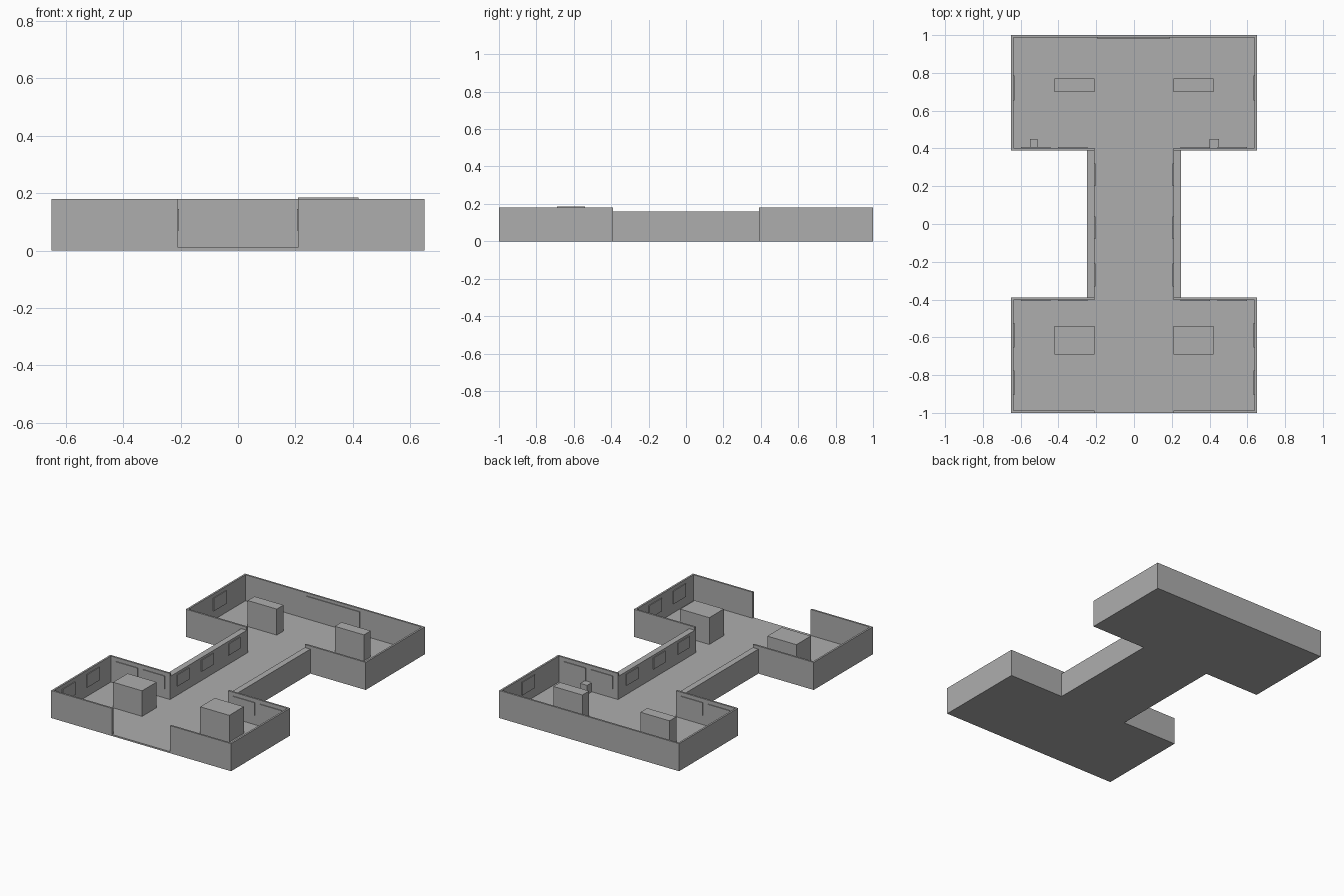
import bpy

if "Cube" in bpy.data.objects:
    bpy.data.objects.remove(bpy.data.objects["Cube"])

grey = bpy.data.materials.new("plain grey")
grey.diffuse_color = (0.42, 0.42, 0.42, 1)
grey.use_nodes = True
grey.node_tree.nodes["Principled BSDF"].inputs["Base Color"].default_value = grey.diffuse_color


def box(name, x0, x1, y0, y1, z0, z1):
    """Axis-aligned box from its limits."""
    bpy.ops.mesh.primitive_cube_add(size=1, location=((x0 + x1) / 2, (y0 + y1) / 2, (z0 + z1) / 2))
    ob = bpy.context.object
    ob.name = name
    ob.scale = (x1 - x0, y1 - y0, z1 - z0)
    bpy.ops.object.transform_apply(location=False, rotation=False, scale=True)
    ob.data.materials.append(grey)
    return ob


def pair(name, x0, x1, y0, y1, z0, z1):
    """The same box on the right and mirrored on the left."""
    box(name + "_right", x0, x1, y0, y1, z0, z1)
    box(name + "_left", -x1, -x0, y0, y1, z0, z1)


T, F, H = 0.012, 0.01, 0.18     # wall thickness, floor level, room height
D = 0.21                        # half width of the passage

# Floors
box("front_floor", -0.65, 0.65, -1, -0.39, 0, F)
box("corridor_floor", -0.25, 0.25, -0.39, 0.39, 0, F)
box("back_floor", -0.65, 0.65, 0.39, 1, 0, F)

# Room walls: sides, shoulders, open front, closed back
for room, y0, y1, ys in (("front", -1, -0.39, -0.39 - T), ("back", 0.39, 1, 0.39)):
    pair(room + "_room_side_wall", 0.65 - T, 0.65, y0, y1, F, H)
    pair(room + "_room_shoulder_wall", D, 0.65 - T, ys, ys + T, F, H)
pair("entrance_wall", D, 0.65 - T, -1, -1 + T, F, H)
box("back_wall", -0.65 + T, 0.65 - T, 1 - T, 1, F, H)

# Thick corridor walls
pair("corridor_wall", D, 0.25, -0.39, 0.39, F, 0.16)

# Display blocks and small stools
box("front_block_right", 0.21, 0.42, -0.69, -0.54, F, 0.185)
box("front_block_left", -0.42, -0.21, -0.69, -0.54, F, 0.177)
pair("back_block", 0.21, 0.42, 0.70, 0.77, F, 0.18)
box("stool_right", 0.40, 0.45, 0.402, 0.45, F, 0.07)
box("stool_left", -0.55, -0.51, 0.402, 0.45, F, 0.07)

# Pictures: thin plates on the walls
P, Z0, Z1 = 0.005, 0.07, 0.145
for y in (-0.27, -0.02, 0.26):
    pair("corridor_picture", D - P, D, y - 0.06, y + 0.06, Z0, Z1)
for y in (-0.84, -0.59, 0.72):
    pair("side_picture", 0.65 - T - P, 0.65 - T, y - 0.065, y + 0.065, Z0, Z1 + 0.01)
for x in (0.325, 0.52):
    pair("back_room_picture", x - 0.078, x + 0.078, 0.39 + T, 0.39 + T + P, Z0, Z1 + 0.01)
    pair("front_room_picture", x - 0.078, x + 0.078, -0.39 - T - P, -0.39 - T, Z0, Z1 + 0.01)
box("large_back_picture", -0.195, 0.19, 1 - T - P, 1 - T, 0.04, 0.16)
